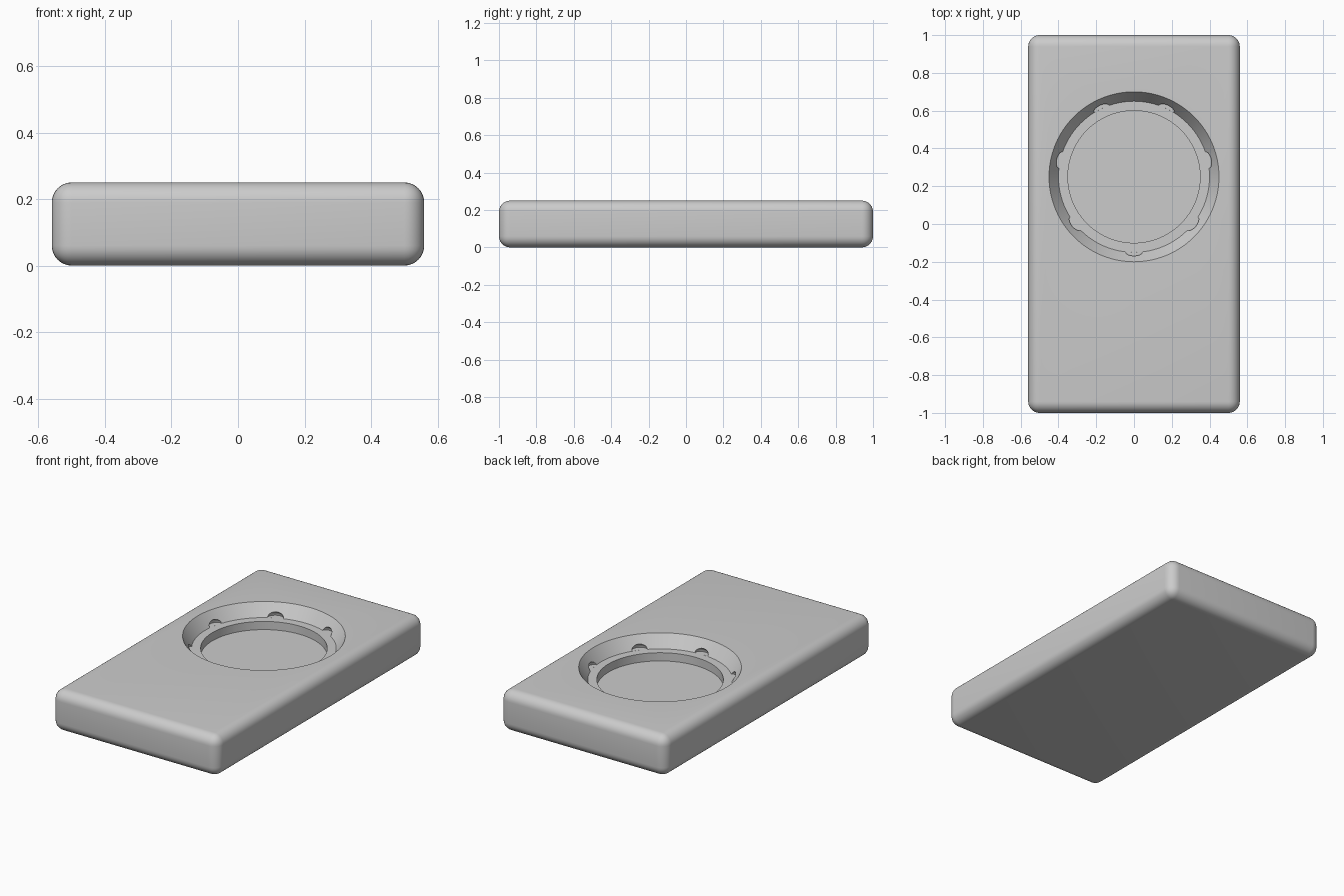
import bpy, bmesh, math
from mathutils import Matrix

if "Cube" in bpy.data.objects:
    bpy.data.objects.remove(bpy.data.objects["Cube"])

W, L, H, EDGE = 1.12, 2.0, 0.25, 0.06   # block size and edge rounding
CY = 0.25                               # recess centre along y
LEDGE, FLOOR = 0.175, 0.125             # heights of the ledge and of the floor
SEG = 96

grey = bpy.data.materials.new("light_grey")
grey.diffuse_color = (0.6, 0.6, 0.6, 1)
grey.use_nodes = True
grey.node_tree.nodes["Principled BSDF"].inputs["Base Color"].default_value = grey.diffuse_color


def make_object(name, bm):
    bmesh.ops.recalc_face_normals(bm, faces=bm.faces)
    mesh = bpy.data.meshes.new(name)
    bm.to_mesh(mesh)
    bm.free()
    mesh.materials.append(grey)
    ob = bpy.data.objects.new(name, mesh)
    bpy.context.collection.objects.link(ob)
    return ob


def apply_modifier(ob, mod):
    bpy.context.view_layer.objects.active = ob
    bpy.ops.object.modifier_apply(modifier=mod.name)


def cut(ob, cutter):
    mod = ob.modifiers.new("cut", 'BOOLEAN')
    mod.operation, mod.solver, mod.object = 'DIFFERENCE', 'EXACT', cutter
    apply_modifier(ob, mod)
    bpy.data.objects.remove(cutter)


# block with rounded edges
bm = bmesh.new()
bmesh.ops.create_cube(bm, size=1, matrix=Matrix.Translation((0, 0, H / 2)) @ Matrix.Diagonal((W, L, H, 1)))
block = make_object("block", bm)
bevel = block.modifiers.new("round", 'BEVEL')
bevel.width, bevel.segments = EDGE, 8
apply_modifier(block, bevel)

# stepped round recess: conical wall, ledge, straight-walled well
top = H + 0.03
slope = 0.05 / (H - LEDGE)
profile = [(0.35, FLOOR), (0.35, LEDGE), (0.40, LEDGE), (0.40 + slope * (top - LEDGE), top)]
bm = bmesh.new()
rings = []
for r, z in profile:
    rings.append([bm.verts.new((r * math.cos(a), CY + r * math.sin(a), z))
                  for a in (math.tau * i / SEG for i in range(SEG))])
for lo, hi in zip(rings, rings[1:]):
    for i in range(SEG):
        j = (i + 1) % SEG
        bm.faces.new((lo[i], lo[j], hi[j], hi[i]))
bm.faces.new(rings[0])
bm.faces.new(rings[-1])
cut(block, make_object("recess_cutter", bm))

# seven small domed notches in the conical wall, flat at ledge level
for k in range(7):
    a = -math.pi / 2 + k * math.tau / 7
    bm = bmesh.new()
    bmesh.ops.create_uvsphere(bm, u_segments=24, v_segments=12, radius=1)
    cutplane = bmesh.ops.bisect_plane(bm, geom=bm.verts[:] + bm.edges[:] + bm.faces[:],
                                      plane_co=(0, 0, 0.003), plane_no=(0, 0, 1), clear_inner=True)
    rim = [e for e in cutplane['geom_cut'] if isinstance(e, bmesh.types.BMEdge)]
    bmesh.ops.edgeloop_fill(bm, edges=rim)
    place = (Matrix.Translation((0, CY, LEDGE)) @ Matrix.Rotation(a, 4, 'Z')
             @ Matrix.Translation((0.40, 0, 0)) @ Matrix.Diagonal((0.036, 0.045, 0.034, 1)))
    bmesh.ops.transform(bm, matrix=place, verts=bm.verts)
    cut(block, make_object("notch_cutter", bm))

# smooth shading with crisp recess edges
bpy.ops.object.select_all(action='DESELECT')
block.select_set(True)
bpy.context.view_layer.objects.active = block
bpy.ops.object.shade_smooth_by_angle(angle=math.radians(30))
